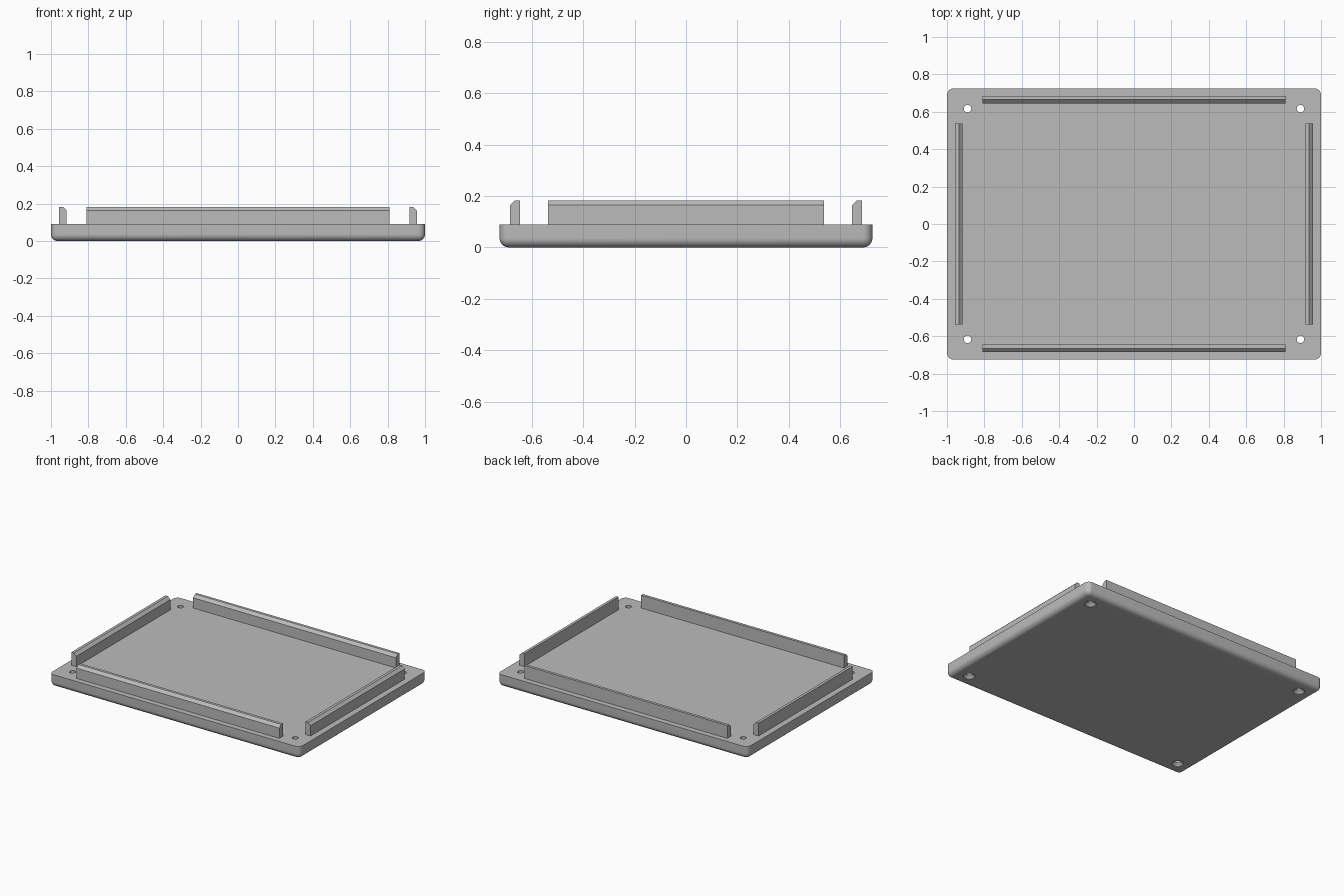
import bpy, bmesh
from math import radians
from mathutils import Matrix

old = bpy.data.objects.get("Cube")
if old:
    bpy.data.objects.remove(old, do_unlink=True)

HALF_X, HALF_Y, TOP = 1.0, 0.725, 0.09

# Single grey plastic
grey = bpy.data.materials.new("grey plastic")
grey.use_nodes = True
colour = (0.5, 0.5, 0.5, 1)
grey.diffuse_color = colour
grey.node_tree.nodes["Principled BSDF"].inputs["Base Color"].default_value = colour


def add_object(name, bm):
    bmesh.ops.recalc_face_normals(bm, faces=bm.faces)
    mesh = bpy.data.meshes.new(name)
    bm.to_mesh(mesh)
    bm.free()
    mesh.materials.append(grey)
    obj = bpy.data.objects.new(name, mesh)
    bpy.context.collection.objects.link(obj)
    return obj


# Base plate: box with rounded upright corners and rounded bottom edge
bm = bmesh.new()
bmesh.ops.create_cube(bm, size=1, matrix=Matrix.Translation((0, 0, TOP / 2))
                      @ Matrix.Diagonal((2 * HALF_X, 2 * HALF_Y, TOP, 1)))
rounded = [e for e in bm.edges if min(v.co.z for v in e.verts) < TOP / 2]
bmesh.ops.bevel(bm, geom=rounded, offset=0.036, segments=8, profile=0.5, affect='EDGES')
plate = add_object("base_plate", bm)

# Screw holes, countersunk from below
bm = bmesh.new()
for x in (-0.89, 0.89):
    for y in (-0.617, 0.617):
        rings = []
        for radius, z in ((0.039, -0.01), (0.039, 0.003), (0.02, 0.022), (0.02, TOP + 0.02)):
            ring = bmesh.ops.create_circle(bm, radius=radius, segments=32,
                                           matrix=Matrix.Translation((x, y, z)))["verts"]
            rings.append(ring)
        for low, high in zip(rings, rings[1:]):
            for i in range(32):
                j = (i + 1) % 32
                bm.faces.new((low[i], low[j], high[j], high[i]))
        bm.faces.new(rings[0])
        bm.faces.new(rings[-1])
cutter = add_object("screw_hole_cutter", bm)
cutter.hide_render = True
cut = plate.modifiers.new("screw holes", 'BOOLEAN')
cut.object = cutter
cut.solver = 'EXACT'
bpy.context.view_layer.objects.active = plate
plate.select_set(True)
bpy.ops.object.modifier_apply(modifier=cut.name)
bpy.data.objects.remove(cutter, do_unlink=True)
bpy.ops.object.shade_smooth_by_angle(angle=radians(30))

# Rails: chamfered section (across, height) extruded along the length
SECTION = ((-0.02, TOP - 0.005), (0.02, TOP - 0.005), (0.02, 0.164), (0.0, 0.183), (-0.02, 0.183))


def add_rail(name, centre, half_length, along_x):
    bm = bmesh.new()
    ends = []
    for s in (-half_length, half_length):
        ends.append([bm.verts.new((s, centre - a, z) if along_x else (centre + a, s, z))
                     for a, z in SECTION])
    for end in ends:
        bm.faces.new(end)
    for i in range(len(SECTION)):
        j = (i + 1) % len(SECTION)
        bm.faces.new((ends[0][i], ends[0][j], ends[1][j], ends[1][i]))
    add_object(name, bm)


add_rail("front_rail", -0.665, 0.81, True)
add_rail("back_rail", 0.665, 0.81, True)
add_rail("left_rail", 0.936, 0.537, False)
add_rail("right_rail", -0.936, 0.537, False)
